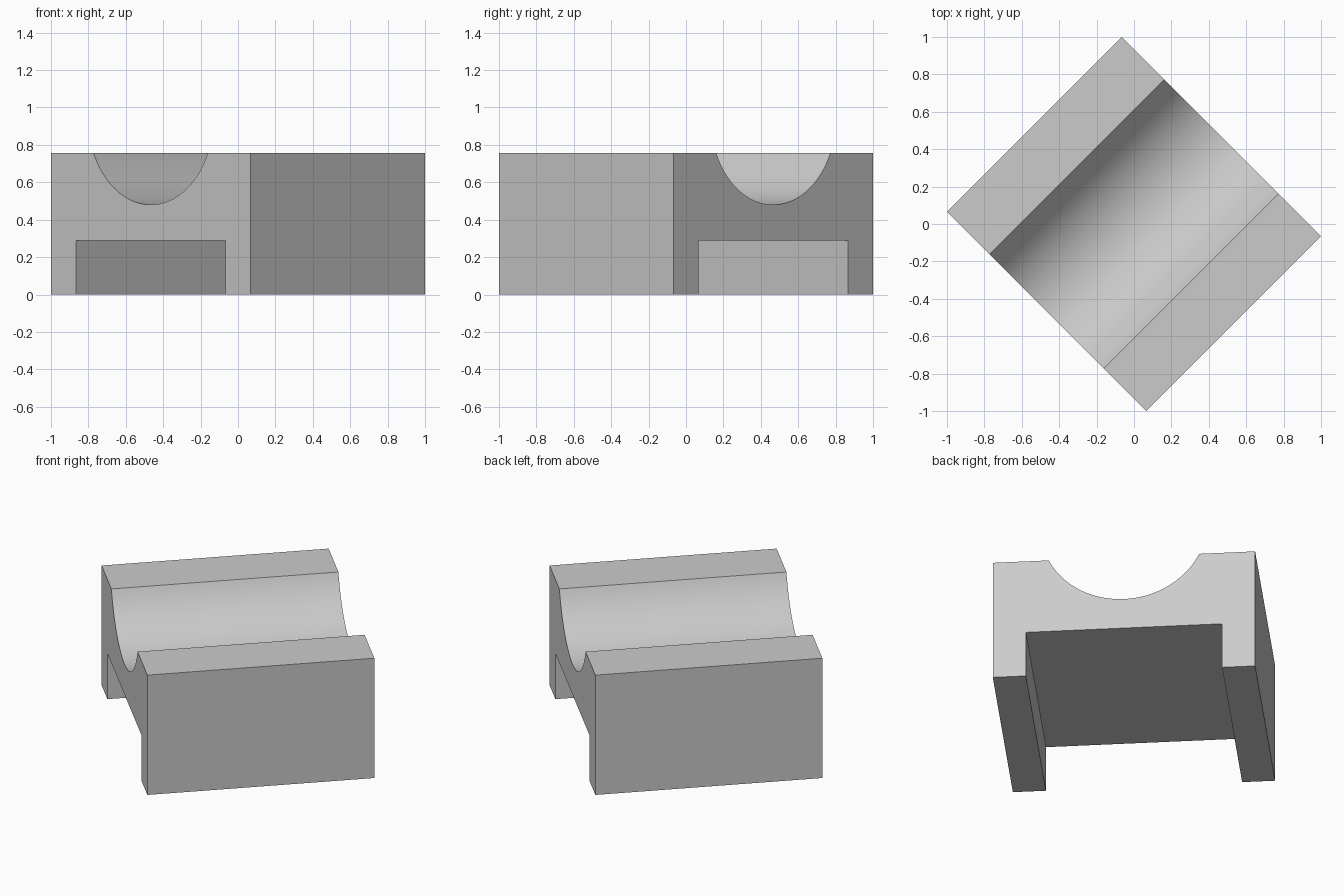
import bpy, bmesh, math
from mathutils import Matrix

cube = bpy.data.objects.get("Cube")
if cube:
    bpy.data.objects.remove(cube, do_unlink=True)

WIDTH, LENGTH, HEIGHT = 1.508, 1.32, 0.757
SLOT_HALF, SLOT_TOP = 0.564, 0.288
GROOVE_HALF, GROOVE_DEPTH = 0.432, 0.277
SEGMENTS = 48

grey = bpy.data.materials.new("plain grey")
grey.use_nodes = True
colour = (0.6, 0.6, 0.6, 1)
grey.diffuse_color = colour
grey.node_tree.nodes["Principled BSDF"].inputs["Base Color"].default_value = colour

# Round groove along the top, from right to left
radius = (GROOVE_HALF ** 2 + GROOVE_DEPTH ** 2) / (2 * GROOVE_DEPTH)
centre = HEIGHT - GROOVE_DEPTH + radius
half_angle = math.asin(GROOVE_HALF / radius)
groove = []
for i in range(SEGMENTS + 1):
    a = half_angle * (1 - 2 * i / SEGMENTS)
    groove.append((radius * math.sin(a), centre - radius * math.cos(a)))

# Cross-section with a square slot underneath
half = WIDTH / 2
profile = [(-half, 0), (-SLOT_HALF, 0), (-SLOT_HALF, SLOT_TOP),
           (SLOT_HALF, SLOT_TOP), (SLOT_HALF, 0), (half, 0),
           (half, HEIGHT)] + groove + [(-half, HEIGHT)]

# Extrude the cross-section and turn the block diagonally
bm = bmesh.new()
face = bm.faces.new([bm.verts.new((x, -LENGTH / 2, z)) for x, z in profile])
ext = bmesh.ops.extrude_face_region(bm, geom=[face], use_keep_orig=True)
moved = [g for g in ext["geom"] if isinstance(g, bmesh.types.BMVert)]
bmesh.ops.translate(bm, verts=moved, vec=(0, LENGTH, 0))
bmesh.ops.recalc_face_normals(bm, faces=bm.faces)
bmesh.ops.rotate(bm, verts=bm.verts, cent=(0, 0, 0),
                 matrix=Matrix.Rotation(math.radians(-45), 3, "Z"))

mesh = bpy.data.meshes.new("cradle_block")
bm.to_mesh(mesh)
bm.free()
mesh.materials.append(grey)
block = bpy.data.objects.new("cradle_block", mesh)
bpy.context.collection.objects.link(block)

# Smooth groove, sharp corners
bpy.ops.object.select_all(action="DESELECT")
block.select_set(True)
bpy.context.view_layer.objects.active = block
bpy.ops.object.shade_smooth_by_angle(angle=math.radians(30))
